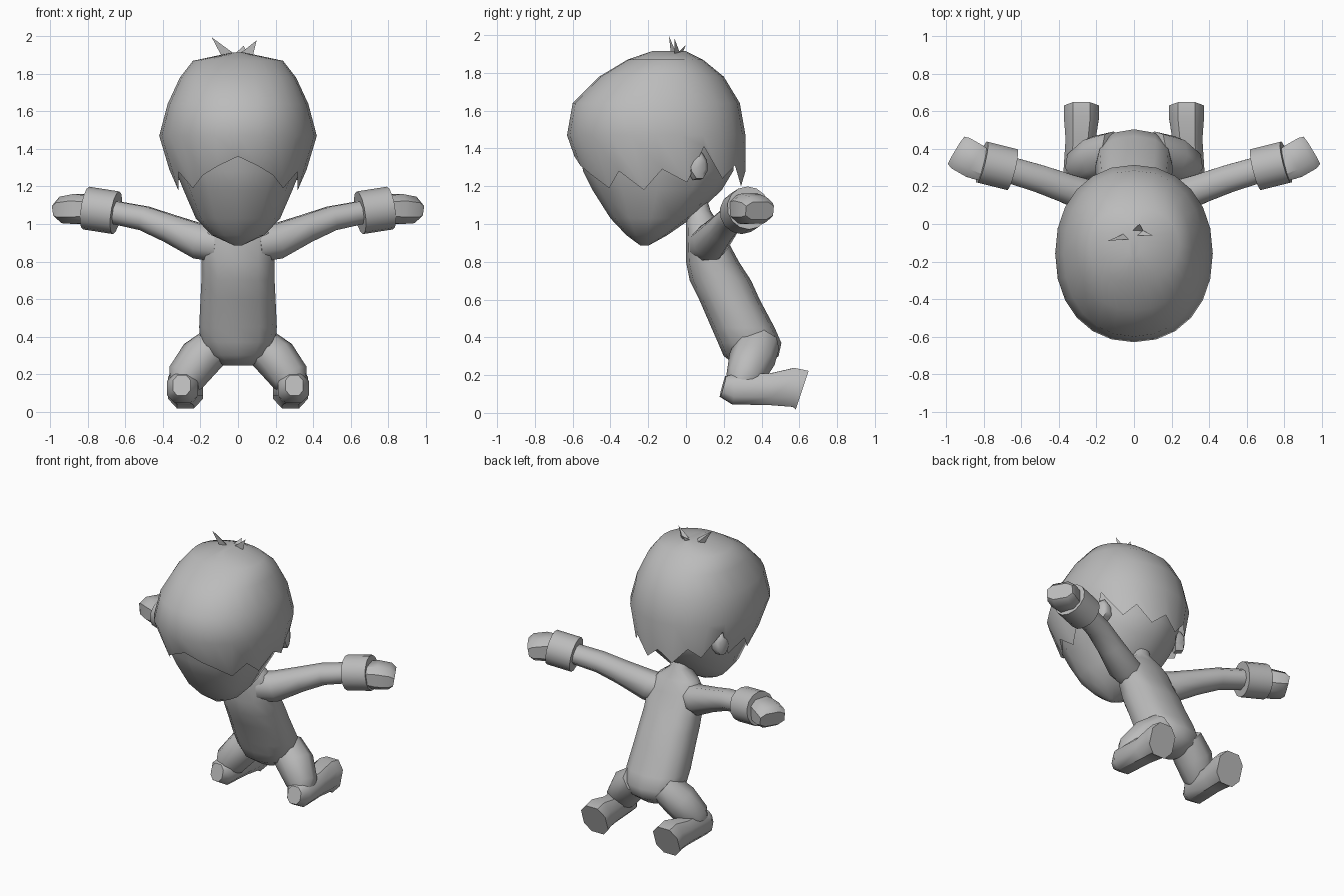
import bpy
import math
from mathutils import Vector

if "Cube" in bpy.data.objects:
    bpy.data.objects.remove(bpy.data.objects["Cube"], do_unlink=True)

grey = bpy.data.materials.new("plain grey")
grey.use_nodes = True
grey.diffuse_color = (0.5, 0.5, 0.5, 1)
grey.node_tree.nodes["Principled BSDF"].inputs["Base Color"].default_value = (0.5, 0.5, 0.5, 1)


def build(name, verts, faces, mirror=False, sharp=50):
    mesh = bpy.data.meshes.new(name)
    mesh.from_pydata(verts, [], faces)
    mesh.materials.append(grey)
    obj = bpy.data.objects.new(name, mesh)
    bpy.context.collection.objects.link(obj)
    bpy.ops.object.select_all(action="DESELECT")
    obj.select_set(True)
    bpy.context.view_layer.objects.active = obj
    bpy.ops.object.shade_smooth_by_angle(angle=math.radians(sharp))
    if mirror:
        obj.modifiers.new("Mirror", "MIRROR")
    return obj


def loft(name, rings, cap_start=True, cap_end=True, **options):
    n = len(rings[0])
    verts = [p for ring in rings for p in ring]
    faces = []
    for r in range(len(rings) - 1):
        for i in range(n):
            j = (i + 1) % n
            faces.append((r * n + i, r * n + j, (r + 1) * n + j, (r + 1) * n + i))
    if cap_start:
        faces.append(tuple(reversed(range(n))))
    if cap_end:
        faces.append(tuple((len(rings) - 1) * n + i for i in range(n)))
    return build(name, verts, faces, **options)


def power(v, e):
    return math.copysign(abs(v) ** e, v)


def ring_point(section, angle, boxy=1.0):
    # section: height, front y, back y, half width; angle 0 is the front
    z, front, back, half = section
    y = (front + back) / 2 - (back - front) / 2 * power(math.cos(angle), boxy)
    return Vector((half * power(math.sin(angle), boxy), y, z))


def stack(sections, n, boxy=1.0):
    return [[ring_point(s, math.tau * i / n, boxy) for i in range(n)] for s in sections]


def section_at(sections, z):
    for a, b in zip(sections, sections[1:]):
        if a[0] >= z >= b[0]:
            t = (a[0] - z) / (a[0] - b[0])
            return [p + (q - p) * t for p, q in zip(a, b)]
    return sections[-1]


def tube(name, path, sides=8, boxy=1.0, **options):
    # path items: centre, half width across, half height
    rings = []
    for k, (centre, w, h) in enumerate(path):
        before = Vector(path[max(k - 1, 0)][0])
        after = Vector(path[min(k + 1, len(path) - 1)][0])
        along = (after - before).normalized()
        side = along.cross(Vector((0, 0, 1))).normalized()
        up = side.cross(along)
        ring = []
        for i in range(sides):
            a = math.tau * (i + 0.5) / sides
            ring.append(Vector(centre) + side * w * power(math.cos(a), boxy)
                        + up * h * power(math.sin(a), boxy))
        rings.append(ring)
    return loft(name, rings, **options)


# Hair cap with a jagged hem
hair = [(1.915, -0.18, 0.0, 0.03), (1.87, -0.31, 0.09, 0.24), (1.78, -0.46, 0.2, 0.31),
        (1.64, -0.6, 0.285, 0.375), (1.47, -0.63, 0.315, 0.42),
        (1.27, -0.56, 0.315, 0.36), (1.17, -0.51, 0.3, 0.325)]
hem = [1.36, 1.31, 1.26, 1.19, 1.28, 1.18, 1.29, 1.22, 1.41, 1.24, 1.31, 1.2, 1.28]
n = 24
hair_rings = stack(hair[:5], n, 0.93)
hem_ring = []
for i in range(n):
    z = hem[min(i, n - i)]
    hem_ring.append(ring_point(section_at(hair, z), math.tau * i / n, 0.93))
loft("hair", hair_rings + [hem_ring], cap_end=False, sharp=60)

# Face and jaw under the hair
face = [(1.45, -0.57, 0.27, 0.37), (1.28, -0.545, 0.25, 0.33), (1.18, -0.495, 0.19, 0.29),
        (1.03, -0.4, 0.03, 0.225), (0.94, -0.315, -0.1, 0.14), (0.885, -0.24, -0.2, 0.02)]
loft("face", stack(face, 12, 0.9), sharp=40)

# Tuft on the crown
for k, (tip, base) in enumerate([((-0.14, -0.09, 1.995), (-0.05, -0.07, 1.9)),
                                 ((0.1, -0.06, 1.98), (0.04, -0.05, 1.9)),
                                 ((0.03, 0.0, 1.95), (0.015, -0.04, 1.9))]):
    b = Vector(base)
    corners = [b + Vector(d) for d in ((-0.04, -0.01, 0), (0.04, -0.01, 0), (0, 0.02, 0))]
    build("hair_tuft_%d" % (k + 1), corners + [Vector(tip)],
          [(0, 2, 1), (0, 1, 3), (1, 2, 3), (2, 0, 3)])

# Ears
tube("ears", [((0.28, 0.05, 1.3), 0.05, 0.075), ((0.33, 0.07, 1.31), 0.05, 0.075),
              ((0.345, 0.075, 1.31), 0.03, 0.05)], mirror=True)

# Leaning body with neck
body = [(1.2, -0.03, 0.09, 0.055), (1.07, 0.0, 0.13, 0.06), (1.01, 0.0, 0.17, 0.14),
        (0.93, 0.0, 0.21, 0.2), (0.8, 0.0, 0.28, 0.195), (0.7, 0.02, 0.345, 0.195),
        (0.6, 0.07, 0.39, 0.2), (0.45, 0.135, 0.47, 0.207), (0.37, 0.17, 0.505, 0.2),
        (0.3, 0.2, 0.49, 0.16), (0.245, 0.28, 0.42, 0.08)]
loft("body", stack(body, 12, 0.85), sharp=60)

# Arms, cuffs and hands
tube("arms", [((0.1, 0.1, 0.89), 0.09, 0.1), ((0.2, 0.13, 0.905), 0.1, 0.1),
              ((0.36, 0.19, 0.975), 0.085, 0.08), ((0.5, 0.24, 1.03), 0.08, 0.07),
              ((0.7, 0.3, 1.07), 0.075, 0.065)], mirror=True, sharp=60)
tube("cuffs", [((0.65, 0.29, 1.06), 0.115, 0.115), ((0.81, 0.33, 1.085), 0.115, 0.115)],
     sides=14, mirror=True)
tube("hands", [((0.76, 0.29, 1.08), 0.08, 0.07), ((0.85, 0.335, 1.08), 0.1, 0.085),
               ((0.92, 0.375, 1.075), 0.1, 0.075), ((0.945, 0.39, 1.07), 0.09, 0.05)],
     boxy=0.7, mirror=True, sharp=40)

# Thighs, folded shins and feet
tube("thighs", [((0.1, 0.38, 0.37), 0.12, 0.1), ((0.2, 0.35, 0.285), 0.125, 0.115),
                ((0.28, 0.31, 0.18), 0.1, 0.105), ((0.3, 0.29, 0.13), 0.07, 0.07)],
     mirror=True, sharp=60)
tube("shins", [((0.3, 0.195, 0.14), 0.05, 0.06), ((0.295, 0.25, 0.125), 0.088, 0.085),
               ((0.285, 0.45, 0.125), 0.085, 0.09), ((0.28, 0.57, 0.135), 0.1, 0.11),
               ((0.28, 0.615, 0.12), 0.1, 0.115)], boxy=0.8, mirror=True, sharp=45)
